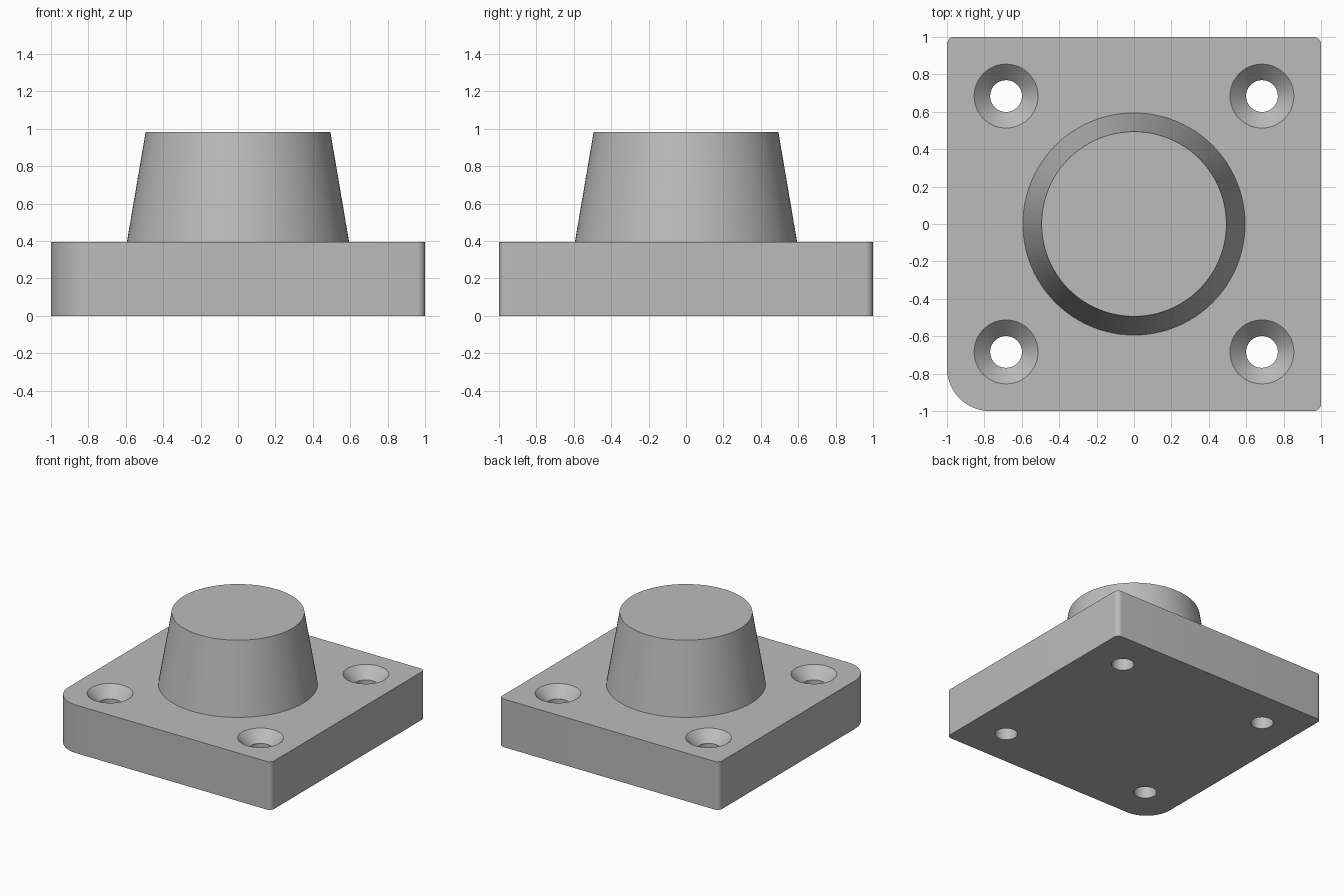
import bpy, bmesh, math

if "Cube" in bpy.data.objects:
    bpy.data.objects.remove(bpy.data.objects["Cube"])

PLATE_H, TOP_Z = 0.395, 0.983      # plate thickness, overall height
HOLE_POS = 0.684                   # screw hole offset from the centre
HOLE_R, SINK_R = 0.085, 0.171      # through hole and countersink radii

grey = bpy.data.materials.new("light_grey")
grey.diffuse_color = (0.5, 0.5, 0.5, 1)
grey.use_nodes = True
grey.node_tree.nodes["Principled BSDF"].inputs["Base Color"].default_value = grey.diffuse_color


def finish(name, bm):
    bmesh.ops.recalc_face_normals(bm, faces=bm.faces)
    mesh = bpy.data.meshes.new(name)
    bm.to_mesh(mesh)
    bm.free()
    mesh.materials.append(grey)
    obj = bpy.data.objects.new(name, mesh)
    bpy.context.collection.objects.link(obj)
    return obj


def lathe(name, profile, x=0, y=0, segments=64):
    """Closed solid from (radius, z) rings stacked from bottom to top."""
    bm = bmesh.new()
    rings = []
    for r, z in profile:
        angles = [2 * math.pi * i / segments for i in range(segments)]
        rings.append([bm.verts.new((x + r * math.cos(a), y + r * math.sin(a), z)) for a in angles])
    for low, high in zip(rings, rings[1:]):
        for i in range(segments):
            j = (i + 1) % segments
            bm.faces.new((low[i], low[j], high[j], high[i]))
    bm.faces.new(rings[0][::-1])
    bm.faces.new(rings[-1])
    return finish(name, bm)


def rounded_plate(name, corners, height):
    """Extruded square; corners are (x sign, y sign, start angle, radius)."""
    bm = bmesh.new()
    outline = []
    for sx, sy, start, r in corners:
        steps = 16 if r > 0.1 else 8
        for i in range(steps + 1):
            a = math.radians(start + 90 * i / steps)
            outline.append(bm.verts.new((sx * (1 - r) + r * math.cos(a),
                                         sy * (1 - r) + r * math.sin(a), 0)))
    base = bm.faces.new(outline)
    top = bmesh.ops.extrude_face_region(bm, geom=[base], use_keep_orig=True)["geom"]
    bmesh.ops.translate(bm, vec=(0, 0, height),
                        verts=[v for v in top if isinstance(v, bmesh.types.BMVert)])
    return finish(name, bm)


def combine(target, other, operation):
    mod = target.modifiers.new(operation.lower(), "BOOLEAN")
    mod.operation, mod.object, mod.solver = operation, other, "EXACT"
    bpy.context.view_layer.objects.active = target
    bpy.ops.object.modifier_apply(modifier=mod.name)
    bpy.data.objects.remove(other)


# Square plate with one large rounded corner at the front left
plate = rounded_plate("mounting_plate", [(1, 1, 0, 0.04), (-1, 1, 90, 0.04),
                                         (-1, -1, 180, 0.23), (1, -1, 270, 0.04)], PLATE_H)

# Countersunk screw holes
over = 0.02
for sx in (-1, 1):
    for sy in (-1, 1):
        cutter = lathe("hole_cutter", [(HOLE_R, -over), (HOLE_R, PLATE_H - (SINK_R - HOLE_R)),
                                       (SINK_R + over, PLATE_H + over)],
                       sx * HOLE_POS, sy * HOLE_POS, 48)
        combine(plate, cutter, "DIFFERENCE")

# Tapered central boss, sunk into the plate and merged with it
boss = lathe("tapered_boss", [(0.594, 0.2), (0.594, PLATE_H), (0.494, TOP_Z)], segments=96)
combine(plate, boss, "UNION")

bpy.ops.object.select_all(action="DESELECT")
plate.select_set(True)
bpy.context.view_layer.objects.active = plate
bpy.ops.object.shade_smooth_by_angle(angle=math.radians(30))
